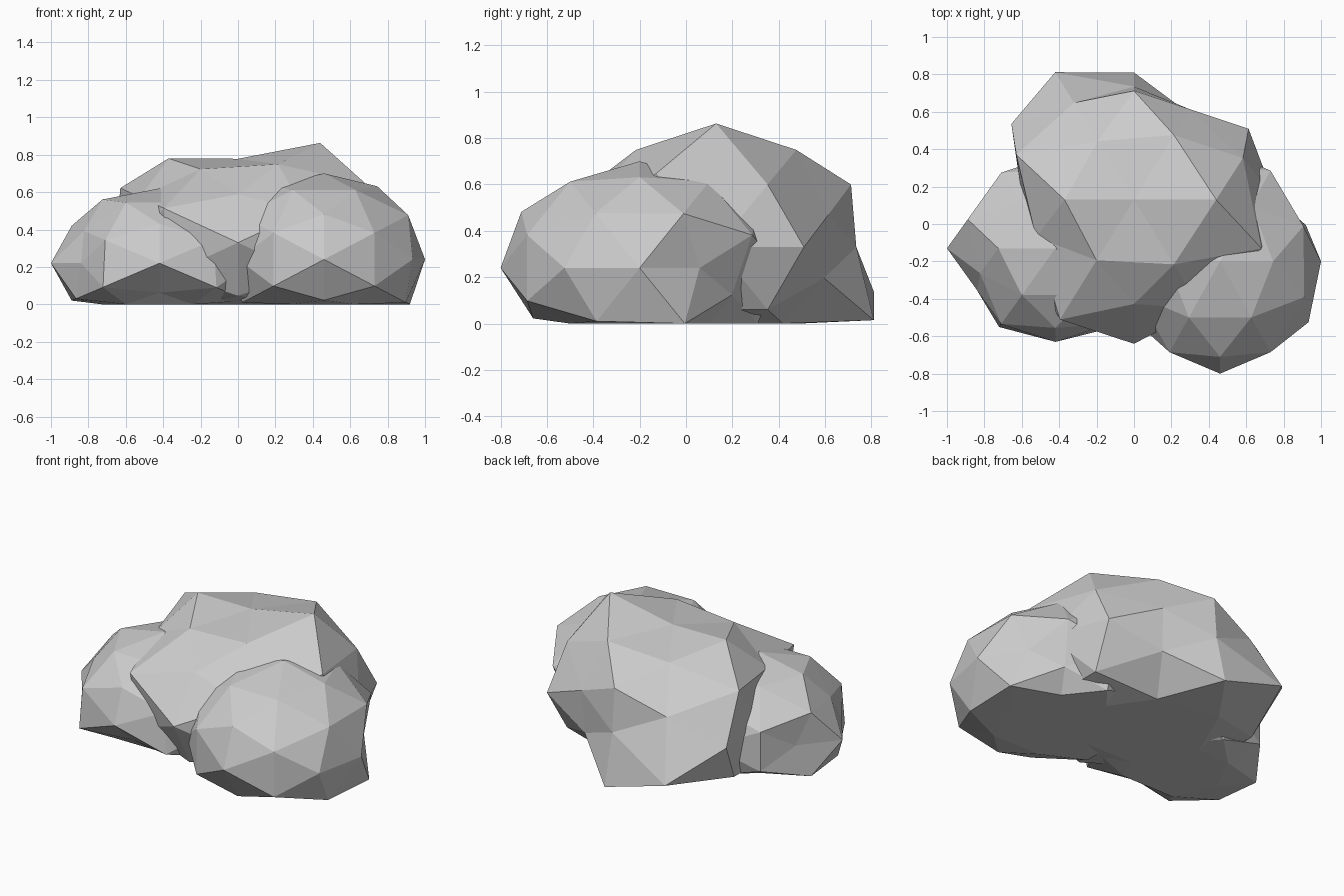
import bpy, bmesh
from itertools import product
from mathutils import Vector

if "Cube" in bpy.data.objects:
    bpy.data.objects.remove(bpy.data.objects["Cube"])


def sphere_dirs():
    """The 42 directions of a once-divided icosahedron standing on the axes."""
    kinds = [(1, 0, 0), (0, 1, 0), (0, 0, 1),
             (.526, 0, .851), (.851, .526, 0), (0, .851, .526),
             (.5, .809, .309), (.809, .309, .5), (.309, .5, .809)]
    found = set()
    for k in kinds:
        for s in product((1, -1), repeat=3):
            found.add(tuple(a * b + 0.0 for a, b in zip(k, s)))
    return sorted(found)


def rock(name, center, radii, pushes):
    """Stretched ball with single corners pushed in or out, cut flat at the ground.
    Push keys are the corner directions in tenths."""
    bm = bmesh.new()
    place = {}
    for d in sphere_dirs():
        f = pushes.get(tuple(round(c * 10) for c in d), 1.0)
        p = Vector([c + r * a * f for c, r, a in zip(center, radii, d)])
        p.z = max(p.z, 0.0)
        place[bm.verts.new(Vector(d).normalized())] = p
    bmesh.ops.convex_hull(bm, input=bm.verts[:])
    bmesh.ops.recalc_face_normals(bm, faces=bm.faces[:])
    for v, p in place.items():
        v.co = p
    mesh = bpy.data.meshes.new(name)
    bm.to_mesh(mesh)
    bm.free()
    ob = bpy.data.objects.new(name, mesh)
    bpy.context.collection.objects.link(ob)
    return ob


# Large boulder at the back
rock("main_boulder", (0, .13, .33), (.72, .72, .54), {
    (0, 0, 10): .83, (5, 0, 9): 1.16, (-5, 0, 9): .98,
    (3, 5, 8): .96, (-3, 5, 8): .87, (3, -5, 8): .96, (-3, -5, 8): .90,
    (0, 9, 5): .95, (0, 9, -5): 1.11, (0, -9, 5): .91, (0, -9, -5): 1.0,
    (0, -10, 0): 1.07, (0, 10, 0): .84, (10, 0, 0): 1.05, (-10, 0, 0): .83,
    (-9, 5, 0): 1.07, (-9, -5, 0): .9,
    (8, -3, 5): 1.17, (-8, 3, 5): 1.08, (-8, -3, 5): .9,
    (5, 8, 3): .83, (5, 8, -3): .8, (-5, 8, 3): .89, (-5, 8, -3): 1.17,
    (-5, -8, 3): 1.1, (3, 5, -8): .8,
})

# Smaller boulder at the front right
rock("right_boulder", (.46, -.20, .24), (.54, .60, .46), {
    (9, 5, 0): .82, (9, -5, 0): 1.03, (8, 3, 5): 1.02, (8, 3, -5): 1.05,
    (8, -3, 5): 1.03, (5, 8, -3): .82, (0, -9, -5): .9,
})

# Smaller boulder at the front left
rock("left_boulder", (-.42, -.13, .22), (.58, .50, .40), {
    (-8, -3, 5): .86, (-9, -5, 0): .85, (-9, 5, 0): .82, (-8, -3, -5): .95,
    (-5, -8, -3): 1.04, (0, -9, -5): .75, (5, -8, -3): 1.05,
})
